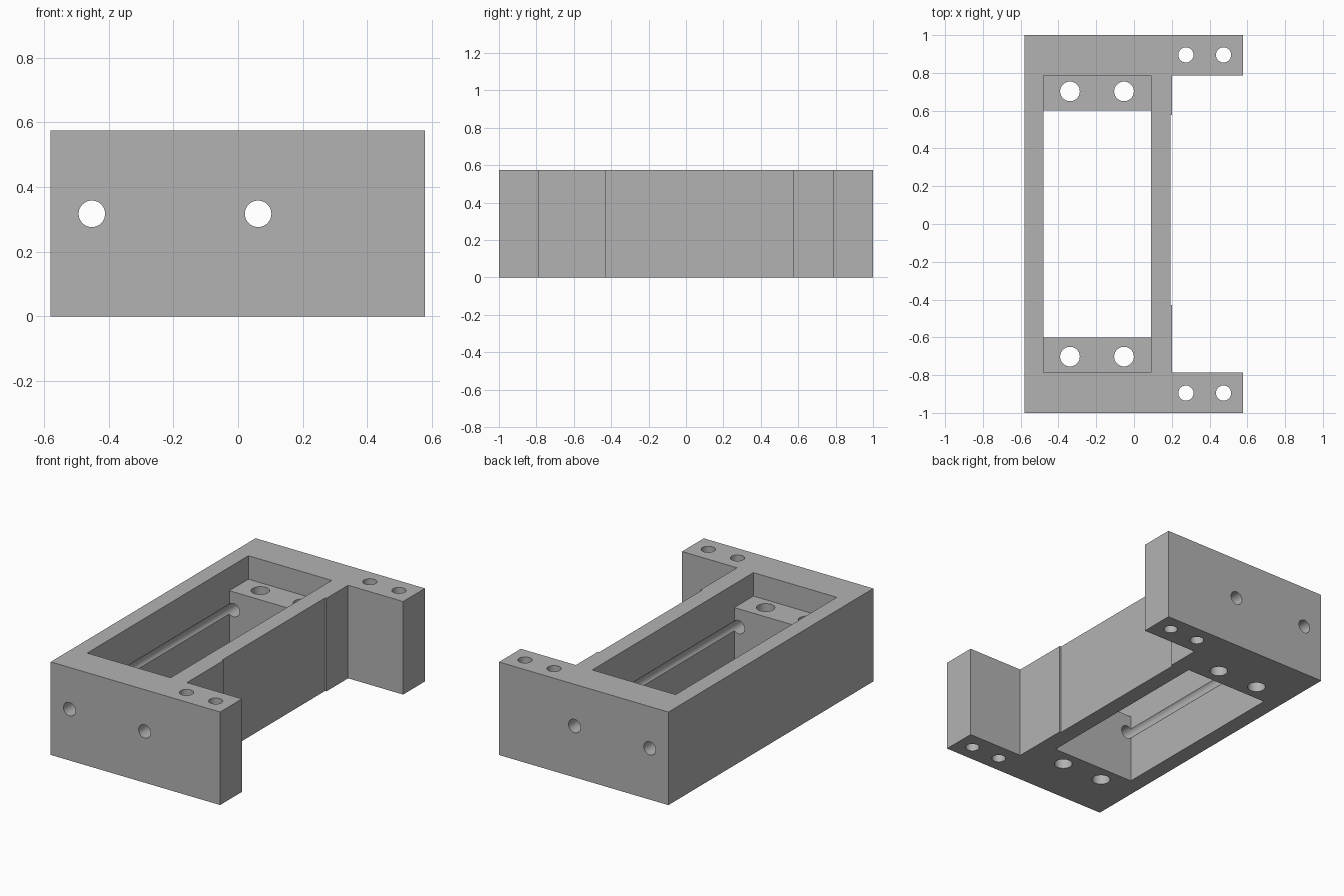
import bpy, bmesh, math
from mathutils import Matrix

cube = bpy.data.objects.get("Cube")
if cube:
    bpy.data.objects.remove(cube, do_unlink=True)

HEIGHT = 0.575
LEDGE_Z = 0.43
ROD_Z = 0.317

grey = bpy.data.materials.new("plain grey")
grey.use_nodes = True
colour = (0.45, 0.45, 0.45, 1)
grey.diffuse_color = colour
grey.node_tree.nodes["Principled BSDF"].inputs["Base Color"].default_value = colour


def make_object(name, bm):
    mesh = bpy.data.meshes.new(name)
    bmesh.ops.recalc_face_normals(bm, faces=bm.faces)
    bm.to_mesh(mesh)
    bm.free()
    mesh.materials.append(grey)
    obj = bpy.data.objects.new(name, mesh)
    bpy.context.collection.objects.link(obj)
    return obj


def prism(name, outline, z0, z1):
    bm = bmesh.new()
    face = bm.faces.new([bm.verts.new((x, y, z0)) for x, y in outline])
    top = bmesh.ops.extrude_face_region(bm, geom=[face])["geom"]
    verts = [v for v in top if isinstance(v, bmesh.types.BMVert)]
    bmesh.ops.translate(bm, verts=verts, vec=(0, 0, z1 - z0))
    return make_object(name, bm)


def box(name, x0, x1, y, z0, z1):
    return prism(name, [(x0, -y), (x1, -y), (x1, y), (x0, y)], z0, z1)


def cylinder(name, radius, length, centre, along_y=False):
    bm = bmesh.new()
    turn = Matrix.Rotation(math.pi / 2 if along_y else 0, 4, "X")
    bmesh.ops.create_cone(bm, cap_ends=True, segments=40, radius1=radius,
                          radius2=radius, depth=length,
                          matrix=Matrix.Translation(centre) @ turn)
    return make_object(name, bm)


def cut(target, cutter):
    cutter.hide_render = True
    mod = target.modifiers.new("cut", "BOOLEAN")
    mod.operation = "DIFFERENCE"
    mod.solver = "EXACT"
    mod.object = cutter
    bpy.context.view_layer.objects.active = target
    bpy.ops.object.modifier_apply(modifier=mod.name)
    bpy.data.objects.remove(cutter, do_unlink=True)


# Bracket body: long frame with two ears and a shallow recess in the side wall
frame = prism("bracket_frame", [
    (-0.58, -1), (0.578, -1), (0.578, -0.787), (0.202, -0.787),
    (0.202, -0.43), (0.192, -0.43), (0.192, 0.576), (0.202, 0.576),
    (0.202, 0.787), (0.578, 0.787), (0.578, 1), (-0.58, 1)], 0, HEIGHT)

# Upper pocket and narrower through opening, leaving a ledge at each end
cut(frame, box("pocket_cutter", -0.48, 0.09, 0.787, LEDGE_Z, 1))
cut(frame, box("opening_cutter", -0.48, 0.09, 0.601, -0.2, 0.8))

# Rod bores running the full length
for x in (-0.452, 0.062):
    cut(frame, cylinder("rod_cutter", 0.041, 3, (x, 0, ROD_Z), True))

# Vertical screw holes in the ledges and the ears
for side in (-1, 1):
    for x, y, r in ((-0.339, 0.702, 0.052), (-0.053, 0.702, 0.052),
                    (0.275, 0.895, 0.04), (0.474, 0.895, 0.04)):
        cut(frame, cylinder("screw_cutter", r, 2, (x, side * y, 0.3)))

bpy.ops.object.select_all(action="DESELECT")
frame.select_set(True)
bpy.context.view_layer.objects.active = frame
bpy.ops.object.shade_smooth_by_angle(angle=math.radians(30))
